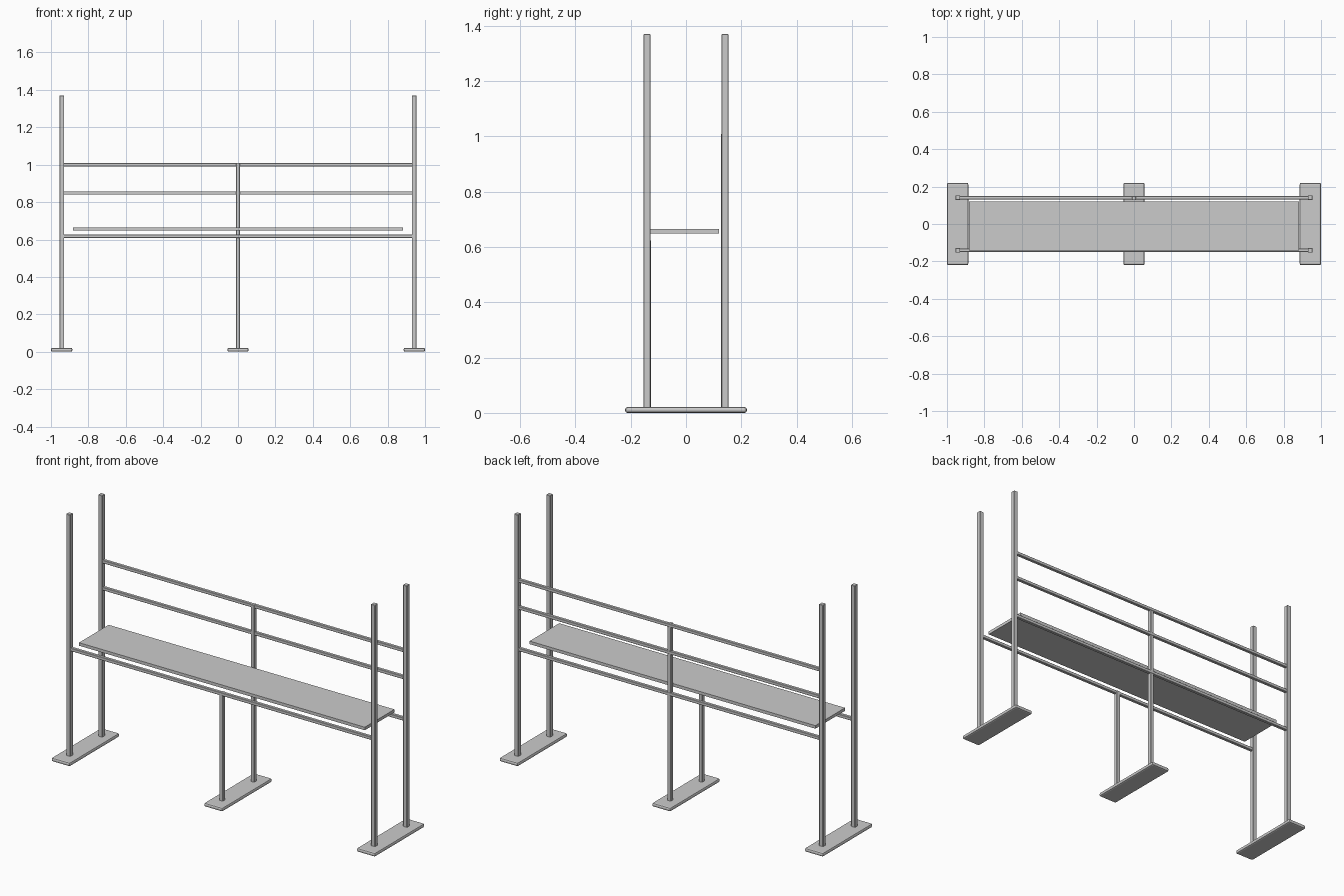
import bpy

cube = bpy.data.objects.get("Cube")
if cube:
    bpy.data.objects.remove(cube, do_unlink=True)

grey = bpy.data.materials.new("plain grey")
grey.use_nodes = True
colour = (0.6, 0.6, 0.6, 1)
grey.diffuse_color = colour
grey.node_tree.nodes["Principled BSDF"].inputs["Base Color"].default_value = colour


def box(name, low, high, bevel=0.0, segments=1):
    """Box between two corners, with optional bevelled edges."""
    centre = [(a + b) / 2 for a, b in zip(low, high)]
    bpy.ops.mesh.primitive_cube_add(size=1, location=centre)
    ob = bpy.context.object
    ob.name = name
    ob.scale = [b - a for a, b in zip(low, high)]
    bpy.ops.object.transform_apply(location=False, rotation=False, scale=True)
    ob.data.materials.append(grey)
    if bevel:
        mod = ob.modifiers.new("edge bevel", 'BEVEL')
        mod.width = bevel
        mod.segments = segments
    return ob


def post(name, x, y, top, half):
    box(name, (x - half, y - half, 0.018), (x + half, y + half, top), 0.002)


def rail(name, y, z, half=0.009):
    box(name, (-POST_X, y - half, z - half), (POST_X, y + half, z + half), 0.002)


POST_X, POST_Y = 0.942, 0.141

# Feet
for name, x in (("right", -0.943), ("middle", 0), ("left", 0.943)):
    box(name + "_foot", (x - 0.057, -0.22, 0), (x + 0.057, 0.22, 0.021), 0.008, 2)

# Tall corner posts
for side, sx in (("right", -1), ("left", 1)):
    for end, sy in (("front", -1), ("back", 1)):
        post(f"{end}_{side}_post", sx * POST_X, sy * POST_Y, 1.37, 0.0125)

# Middle supports
post("front_middle_post", 0, -0.138, 0.625, 0.011)
post("back_middle_post", 0, 0.138, 1.01, 0.011)

# Long rails
rail("front_lower_rail", -POST_Y, 0.617)
rail("back_lower_rail", POST_Y, 0.617)
rail("back_middle_rail", POST_Y, 0.849)
rail("back_top_rail", POST_Y, 1.0)

# Walking plank
box("plank", (-0.883, -0.142, 0.648), (0.883, 0.119, 0.665))
